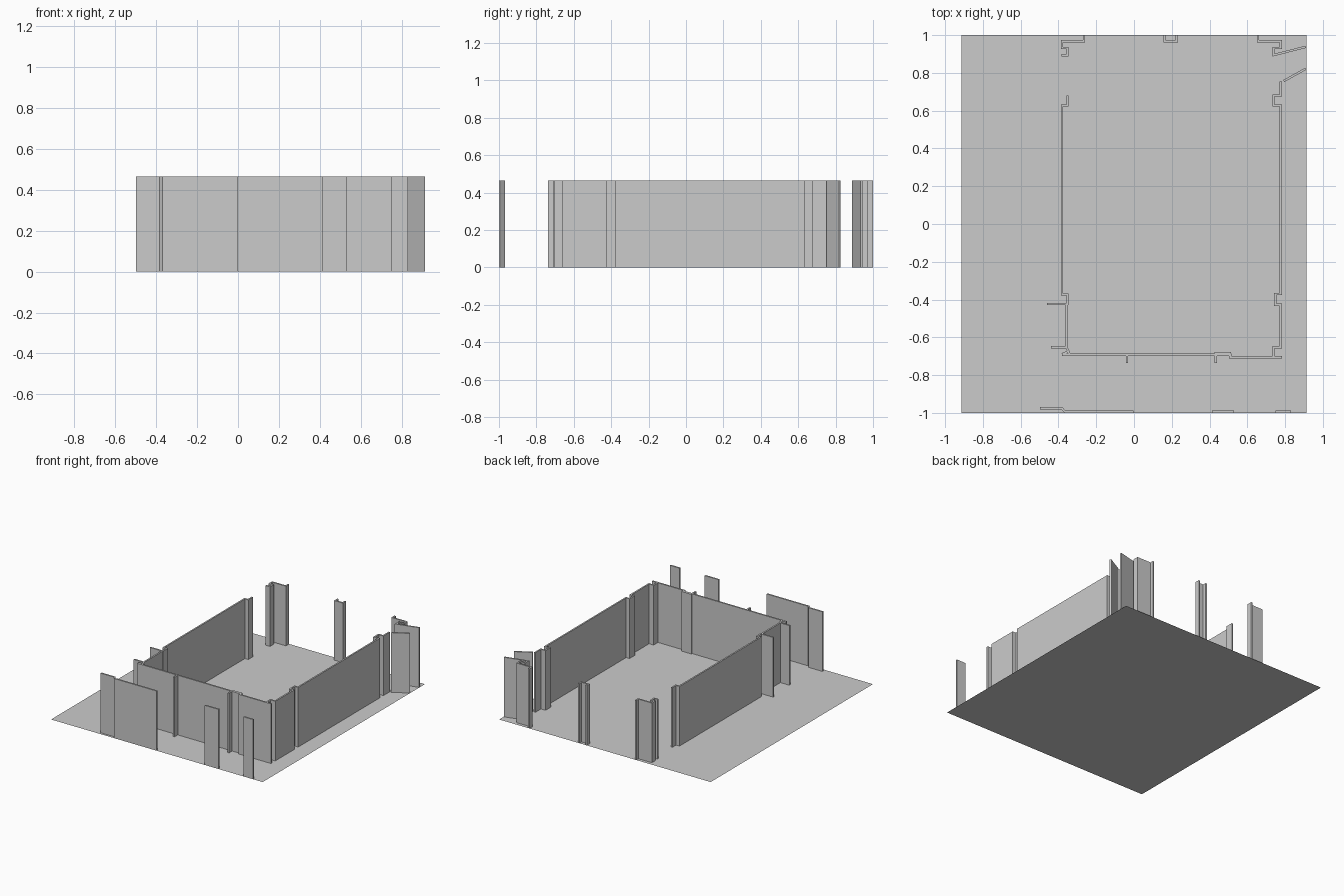
import bpy
import bmesh
from mathutils import Vector

WALL_HEIGHT = 0.465
WALL_THICKNESS = 0.012

default_cube = bpy.data.objects.get("Cube")
if default_cube:
    bpy.data.objects.remove(default_cube, do_unlink=True)

grey = bpy.data.materials.new("plaster_grey")
grey.use_nodes = True
colour = (0.6, 0.6, 0.6, 1)
grey.diffuse_color = colour
grey.node_tree.nodes["Principled BSDF"].inputs["Base Color"].default_value = colour


def finish(name, bm):
    """Turn a bmesh into a named, flat-shaded object."""
    mesh = bpy.data.meshes.new(name)
    bm.to_mesh(mesh)
    bm.free()
    mesh.materials.append(grey)
    obj = bpy.data.objects.new(name, mesh)
    bpy.context.collection.objects.link(obj)
    return obj


def wall(name, *path, thickness=WALL_THICKNESS):
    """Raise a wall of even thickness with mitred corners along a plan path."""
    points = [Vector(p) for p in path]
    directions = [(b - a).normalized() for a, b in zip(points, points[1:])]
    normals = [Vector((-d.y, d.x)) for d in directions]
    bm = bmesh.new()
    rings = []
    for i, point in enumerate(points):
        before = normals[max(i - 1, 0)]
        after = normals[min(i, len(normals) - 1)]
        mitre = (before + after).normalized()
        offset = mitre * (thickness / 2 / mitre.dot(after))
        left, right = point + offset, point - offset
        rings.append([bm.verts.new((p.x, p.y, z)) for p, z in (
            (left, 0), (right, 0), (right, WALL_HEIGHT), (left, WALL_HEIGHT))])
    for a, b in zip(rings, rings[1:]):
        for k in range(4):
            n = (k + 1) % 4
            bm.faces.new((a[k], a[n], b[n], b[k]))
    bm.faces.new(rings[0])
    bm.faces.new(reversed(rings[-1]))
    bmesh.ops.recalc_face_normals(bm, faces=bm.faces[:])
    return finish(name, bm)


# Floor sheet
floor = bmesh.new()
floor.faces.new([floor.verts.new((x, y, 0)) for x, y in (
    (-0.913, -1), (0.913, -1), (0.913, 1), (-0.913, 1))])
finish("floor", floor)

# Right side wall with its return and short cross walls
wall("right_wall", (-0.352, 0.68), (-0.352, 0.627), (-0.381, 0.627),
     (-0.381, -0.373), (-0.352, -0.373), (-0.352, -0.423), (-0.46, -0.423))
wall("right_wall_front", (-0.356, -0.42), (-0.356, -0.655), (-0.34, -0.692))
wall("right_cross_wall", (-0.44, -0.652), (-0.356, -0.652))
wall("right_corner_brace", (-0.381, -0.69), (-0.35, -0.675))

# Inner front wall with two stubs
wall("inner_front_wall", (-0.381, -0.692), (0.51, -0.692),
     (0.51, -0.706), (0.783, -0.706))
for side, x in (("right", -0.037), ("left", 0.433)):
    wall("front_stub_" + side, (x, -0.69), (x, -0.737))
wall("front_wall_pad", (0.427, -0.683), (0.513, -0.683))

# Left side wall with stepped columns
wall("left_wall", (0.738, -0.70), (0.738, -0.653), (0.777, -0.653),
     (0.777, -0.428), (0.748, -0.428), (0.748, -0.37), (0.777, -0.37),
     (0.777, 0.627), (0.738, 0.627), (0.738, 0.68), (0.777, 0.68),
     (0.777, 0.755))

# Angled leaves at the back left, one joined to its corner post
wall("angled_leaf", (0.793, 0.757), (0.91, 0.822))
wall("back_left_post", (0.656, 1), (0.656, 0.967), (0.777, 0.967),
     (0.777, 0.932), (0.738, 0.932), (0.738, 0.894), (0.91, 0.938))

# Back posts
wall("back_middle_post", (0.162, 1), (0.162, 0.967), (0.226, 0.967), (0.226, 1))
wall("back_right_post", (-0.265, 1), (-0.265, 0.967), (-0.381, 0.967),
     (-0.381, 0.932), (-0.352, 0.932), (-0.352, 0.894), (-0.384, 0.894))

# Outer front panels
wall("outer_front_wall", (-0.498, -0.975), (-0.382, -0.975),
     (-0.366, -0.994), (-0.003, -0.994))
wall("outer_front_panel", (0.413, -0.994), (0.53, -0.994))
wall("outer_front_small_panel", (0.748, -0.994), (0.83, -0.994))
